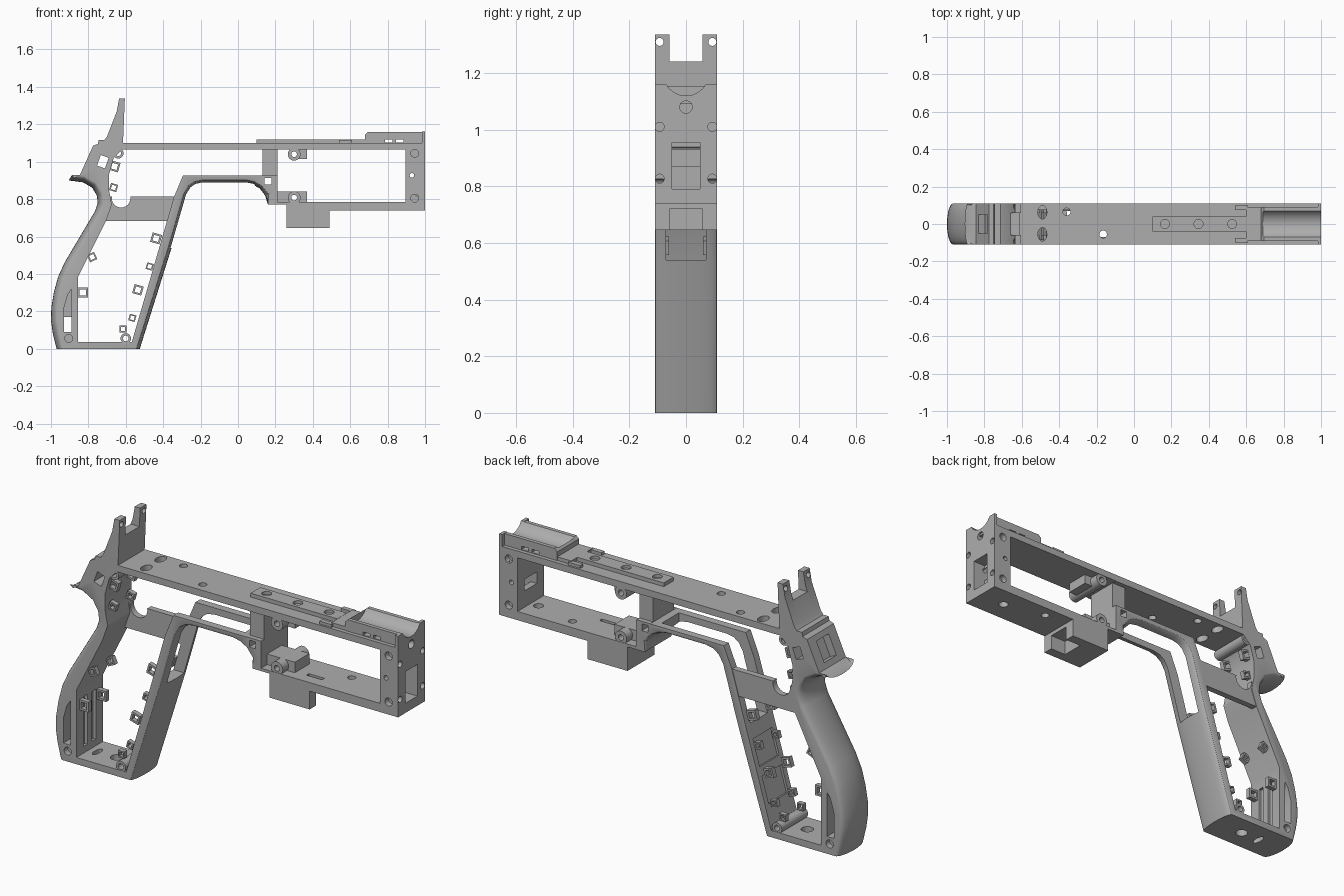
import bpy, bmesh, math
from mathutils import Matrix, Vector

if "Cube" in bpy.data.objects:
    bpy.data.objects.remove(bpy.data.objects["Cube"])

W = 0.11  # half width of the shell
grey = bpy.data.materials.new("shell grey")
grey.use_nodes = True
grey.diffuse_color = (0.42, 0.42, 0.42, 1)
grey.node_tree.nodes["Principled BSDF"].inputs["Base Color"].default_value = grey.diffuse_color


def finish(bm, name):
    bmesh.ops.recalc_face_normals(bm, faces=bm.faces)
    mesh = bpy.data.meshes.new(name)
    bm.to_mesh(mesh)
    bm.free()
    mesh.materials.append(grey)
    ob = bpy.data.objects.new(name, mesh)
    bpy.context.collection.objects.link(ob)
    return ob


def box(name, x, y, z, tilt=0):
    bm = bmesh.new()
    bmesh.ops.create_cube(bm, size=1)
    mid = Vector([(a + b) / 2 for a, b in (x, y, z)])
    size = [b - a for a, b in (x, y, z)]
    bm.transform(Matrix.Translation(mid) @ Matrix.Rotation(math.radians(tilt), 4, "Y")
                 @ Matrix.Diagonal((*size, 1)))
    return finish(bm, name)


def cyl(name, axis, centre, radius, length, stretch=1):
    bm = bmesh.new()
    bmesh.ops.create_cone(bm, cap_ends=True, segments=24, radius1=radius, radius2=radius, depth=length)
    turn = {"x": Matrix.Rotation(math.pi / 2, 4, "Y"), "y": Matrix.Rotation(math.pi / 2, 4, "X"),
            "z": Matrix.Diagonal((1, stretch, 1, 1))}[axis]
    bm.transform(Matrix.Translation(centre) @ turn)
    return finish(bm, name)


def prism(name, pts, y0, y1):
    bm = bmesh.new()
    face = bm.faces.new([bm.verts.new((x, y0, z)) for x, z in pts])
    new = bmesh.ops.extrude_face_region(bm, geom=[face])["geom"]
    bmesh.ops.translate(bm, verts=[v for v in new if isinstance(v, bmesh.types.BMVert)], vec=(0, y1 - y0, 0))
    return finish(bm, name)


def cut(target, *cutters):
    for c in cutters:
        mod = target.modifiers.new("cut", "BOOLEAN")
        mod.operation, mod.solver, mod.object = "DIFFERENCE", "EXACT", c
        bpy.context.view_layer.update()
        mesh = bpy.data.meshes.new_from_object(target.evaluated_get(bpy.context.evaluated_depsgraph_get()))
        target.modifiers.clear()
        target.data = mesh
        bpy.data.objects.remove(c)


def tube(name, x, z, y0=-W + .002, y1=W - .002, r=.032, hole=.015):
    ob = cyl(name, "y", (x, (y0 + y1) / 2, z), r, y1 - y0)
    cut(ob, cyl("bore", "y", (x, 0, z), hole, 1))
    return ob


# Outer silhouette: x, z and how far the edge rounds inward at the sides
F, B = .022, .034
outline = [(-.525, 0, F), (-.355, .54, F), (-.273, .823, F), (-.25, .86, F), (-.225, .877, F), (-.187, .885, F),
           (.04, .885, F), (.08, .877, F), (.115, .858, F), (.145, .82, F), (.16, .77, 0),
           (.26, .77, 0), (.26, .645, 0), (.49, .645, 0), (.49, .74, 0), (1, .74, 0), (1, 1.1, 0),
           (-.615, 1.1, 0), (-.605, 1.337, 0), (-.636, 1.337, 0), (-.648, 1.27, 0), (-.7, 1.135, 0),
           (-.715, 1.115, 0), (-.745, 1.115, 0), (-.75, 1.095, 0), (-.775, 1.085, 0), (-.845, .93, 0),
           (-.88, .92, .01), (-.905, .9, B), (-.83, .89, B), (-.78, .862, B), (-.755, .82, B), (-.75, .78, B),
           (-.765, .735, B), (-.925, .465, B), (-.962, .385, B), (-.985, .3, B), (-.998, .22, B),
           (-1, .15, B), (-.99, .08, B), (-.97, 0, B)]
bm = bmesh.new()
rings = []
n = len(outline)
steps = 16
for k in range(steps + 1):
    a = math.pi * (k / steps - .5)
    ring = []
    for i, (x, z, d) in enumerate(outline):
        p, q = outline[i - 1], outline[(i + 1) % n]
        inward = Vector((p[1] - q[1], q[0] - p[0])).normalized()
        if z == 0:
            inward = Vector((math.copysign(1, inward.x), 0))
        off = inward * d * (1 - math.cos(a))
        ring.append(bm.verts.new((x + off.x, W * math.sin(a), z + off.y)))
    rings.append(ring)
for r, s in zip(rings, rings[1:]):
    for i in range(n):
        bm.faces.new((r[i], r[(i + 1) % n], s[(i + 1) % n], s[i]))
bm.faces.new(rings[0])
bm.faces.new(rings[-1])
frame = finish(bm, "frame")

# Large see-through windows
handle_window = [(-.855, .035), (-.568, .035), (-.343, .81), (-.295, .925), (.13, .925), (.13, 1.065),
                 (-.62, 1.065), (-.665, 1.02), (-.69, .93), (-.69, .85), (-.675, .77), (-.705, .685), (-.855, .385)]
cut(frame, prism("cutter", handle_window, -.3, .3),
    box("cutter", (.21, .895), (-.3, .3), (.785, 1.065)))

# Slot through the guard and the front strap
slot = [(-.5, .54), (-.3, .54), (-.2, .8), (.09, .8), (.09, 1), (-.5, 1)]
cut(frame, prism("cutter", slot, -.07, .07))

# Recessed middle post, sight notch, underside notch and head openings
for s in (-1, 1):
    lo, hi = sorted((s * .085, s * .2))
    cut(frame, box("cutter", (.129, .211), (lo, hi), (.926, 1.064)),
        cyl("cutter", "x", (-.62, s * .093, 1.31), .014, .3))
    # Grip side pocket
    lo, hi = sorted((s * .045, s * .2))
    cut(frame, prism("cutter", [(-.93, .09), (-.89, .09), (-.89, .32), (-.91, .29), (-.93, .22)], lo, hi))
cut(frame,
    box("cutter", (-.75, -.55), (-.058, .058), (1.24, 1.5)),
    box("cutter", (.4, .6), (-.058, .058), (.6, .72)),
    box("cutter", (-.745, -.7), (-.3, .3), (.97, 1.03), 20),
    box("cutter", (-.86, -.77), (-.05, .05), (.955, 1.065), 24),
    box("cutter", (.142, .178), (-.3, .3), (.877, .913)),
    box("cutter", (-.93, -.89), (-.3, .3), (.09, .17)))

# Muzzle wall: stepped slot and screw pockets
cut(frame, box("cutter", (.93, 1.1), (-.05, .05), (.79, .955)),
    box("cutter", (.8, 1.1), (-.05, .05), (.87, .93)),
    cyl("cutter", "x", (1, 0, 1.08), .022, .14))
for y in (-.093, .093):
    for z in (.827, 1.01):
        cut(frame, cyl("cutter", "x", (1, y, z), .016, .1))

# Screw pockets on both sides of the shell
for x, z in ((.945, 1.045), (.945, .805), (-.905, .055)):
    for y in (-W, W):
        cut(frame, cyl("cutter", "y", (x, y, z), .021, .06))
cut(frame, cyl("cutter", "y", (.93, 0, .927), .012, .5))

# Holes in the deck, lower bar and handle base
for x, y, z, r, st in ((-.49, .063, 1.09, .024, 1.5), (-.49, -.055, 1.09, .024, 1.5), (-.36, .065, 1.09, .02, 1),
                       (-.165, -.055, 1.09, .02, 1), (.85, 0, .76, .024, 1), (.62, .05, .76, .02, 1),
                       (-.7, 0, 0, .03, 1), (-.81, 0, 0, .015, 2.5)):
    cut(frame, cyl("cutter", "z", (x, y, z), r, .12, st))
cut(frame, box("cutter", (.43, .52), (-.05, -.03), (.76, .8)))

# Shallow panels inside the straps
for z in (.15, .33):
    x = -.568 + (z + .07 - .035) * .29
    cut(frame, box("cutter", (x - .012, x + .012), (-.08, .08), (z, z + .14), 16.2))
for y in (-.05, .02):
    cut(frame, box("cutter", (-.87, -.84), (y, y + .03), (.07, .33)))

# Top rail with a wide foot
rail = box("top_rail", (.1, .6), (-.04, .04), (1.09, 1.12))
for x in (.165, .345, .525):
    cut(rail, cyl("cutter", "z", (x, 0, 1.12), .024, .03))
box("rail_foot", (.6, .69), (-.088, .088), (1.09, 1.119))
for s in (-1, 1):
    lo, hi = sorted((s * .075, s * .1))
    box("rail_side_tab", (.54, .61), (lo, hi), (1.09, 1.115))

# Grooved front block and end plate
block = prism("barrel_block", [(.68, 1.09), (.68, 1.145), (.695, 1.16), (.99, 1.16), (.99, 1.09)], -.09, .09)
plate = box("muzzle_plate", (.983, 1), (-W, W), (1.09, 1.162))
for ob in (block, plate):
    cut(ob, cyl("cutter", "x", (.95, 0, 1.201), .081, .52))
cut(plate, cyl("cutter", "x", (1, 0, 1.08), .022, .14))
for x in (.785, .845):
    cut(block, box("cutter", (x, x + .04), (-.2, .2), (1.104, 1.12)))

# Side panel linking the two straps of the handle
panel = prism("side_panel", [(-.72, .683), (-.35, .683), (-.32, .815), (-.69, .815)], .075, W - .003)
cut(panel, cyl("cutter", "y", (-.625, 0, .805), .05, .5))

# Screw bosses crossing the shell
for name, x, z in (("front_lower_boss", .3, .808), ("front_upper_boss", .3, 1.04),
                   ("handle_boss", -.6, .055), ("rear_boss", -.64, 1.045)):
    tube(name, x, z, r=.034 if x > 0 else .028)
for name, x0, z0, z1 in (("lower_tab", .205, .78, .84), ("upper_tab", .3, 1.015, 1.07)):
    tab = box(name, (x0, .37), (-.06, .06), (z0, z1))
    cut(tab, cyl("cutter", "y", (.3, 0, .808 if z0 < 1 else 1.04), .03, .5))

# Small square wire guides along the window edges
for x, z, size, tilt in ((-.438, .59, .052, 16), (-.472, .44, .036, 16), (-.535, .315, .05, 16),
                         (-.565, .165, .036, 16), (-.615, .105, .036, 0), (-.78, .49, .042, -25),
                         (-.83, .3, .054, 0), (-.66, .975, .052, 16), (-.665, .862, .04, 16)):
    for y in (-.085, .06):
        h = size / 2
        guide = box("wire_guide", (x - h, x + h), (y, y + .025), (z - h, z + h), tilt)
        h *= .6
        cut(guide, box("cutter", (x - h, x + h), (-.3, .3), (z - h, z + h), tilt))

# Smooth shading with crisp edges
bpy.ops.object.select_all(action="DESELECT")
for ob in bpy.context.collection.objects:
    if ob.type == "MESH" and grey.name in ob.data.materials:
        ob.select_set(True)
        bpy.context.view_layer.objects.active = ob
bpy.ops.object.shade_smooth_by_angle(angle=math.radians(30))
